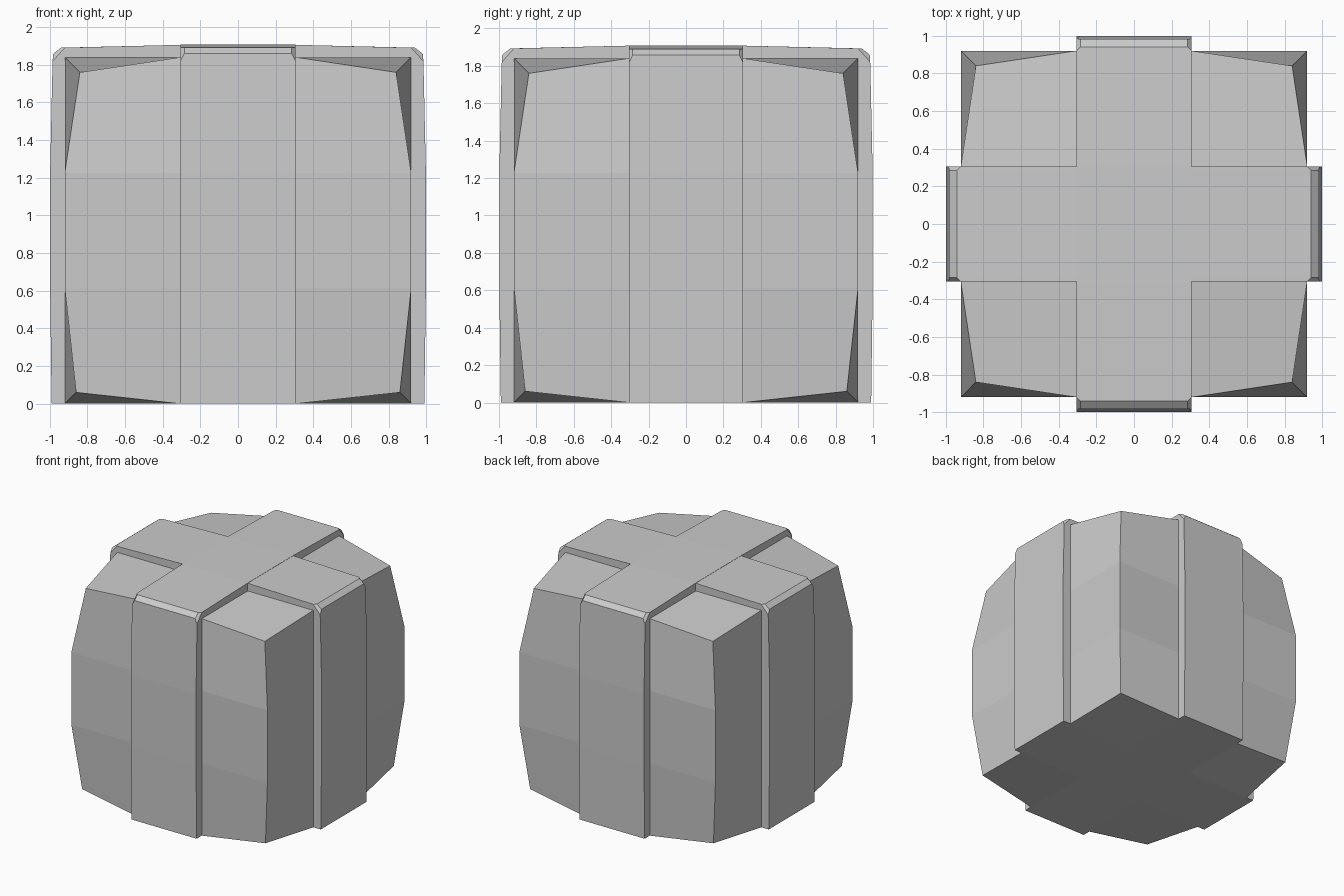
import bpy, bmesh
from mathutils import Matrix

if "Cube" in bpy.data.objects:
    bpy.data.objects.remove(bpy.data.objects["Cube"])


def finish(name, bm):
    bmesh.ops.recalc_face_normals(bm, faces=bm.faces)
    mesh = bpy.data.meshes.new(name)
    bm.to_mesh(mesh)
    bm.free()
    obj = bpy.data.objects.new(name, mesh)
    bpy.context.collection.objects.link(obj)
    return obj


# Box body: cube with a 3 x 3 grid per side, corners pulled inwards
bm = bmesh.new()
bmesh.ops.create_cube(bm, size=1.84)
bmesh.ops.subdivide_edges(bm, edges=bm.edges[:], cuts=2, use_grid_fill=True)
for v in bm.verts:
    if all(abs(c) > 0.9 for c in v.co):
        top = v.co.z > 0
        side = 0.84 if top else 0.86
        v.co.x = side if v.co.x > 0 else -side
        v.co.y = side if v.co.y > 0 else -side
        v.co.z = 0.84 if top else -0.86
    v.co.z += 0.92
finish("box_body", bm)


# Band: loft of four rails, the outer two having a wider cut at the top corners
def band(name, angle, drop):
    low = [(0.85, 0.1), (0.9, 0.0), (0.99, 0.0), (0.998, 0.61), (0.998, 1.23)]
    outer = low + [(0.985, 1.82), (0.92, 1.893), (0.305, 1.908)]
    inner = low + [(0.982, 1.86), (0.94, 1.893), (0.305, 1.908)]
    bm = bmesh.new()
    rails = []
    for w, half in ((-0.305, outer), (-0.285, inner), (0.285, inner), (0.305, outer)):
        loop = half + [(-x, z) for x, z in reversed(half)]
        rails.append([bm.verts.new((x, w, z - (drop if z > 1.8 else 0))) for x, z in loop])
    n = len(rails[0])
    for a, b in zip(rails, rails[1:]):
        for i in range(n):
            j = (i + 1) % n
            bm.faces.new((a[i], a[j], b[j], b[i]))
    bm.faces.new(rails[0])
    bm.faces.new(rails[-1])
    bmesh.ops.transform(bm, matrix=Matrix.Rotation(angle, 4, 'Z'), verts=bm.verts)
    finish(name, bm)


band("cross_band", 0.0, 0.002)
band("long_band", 1.5707963, 0.0)
